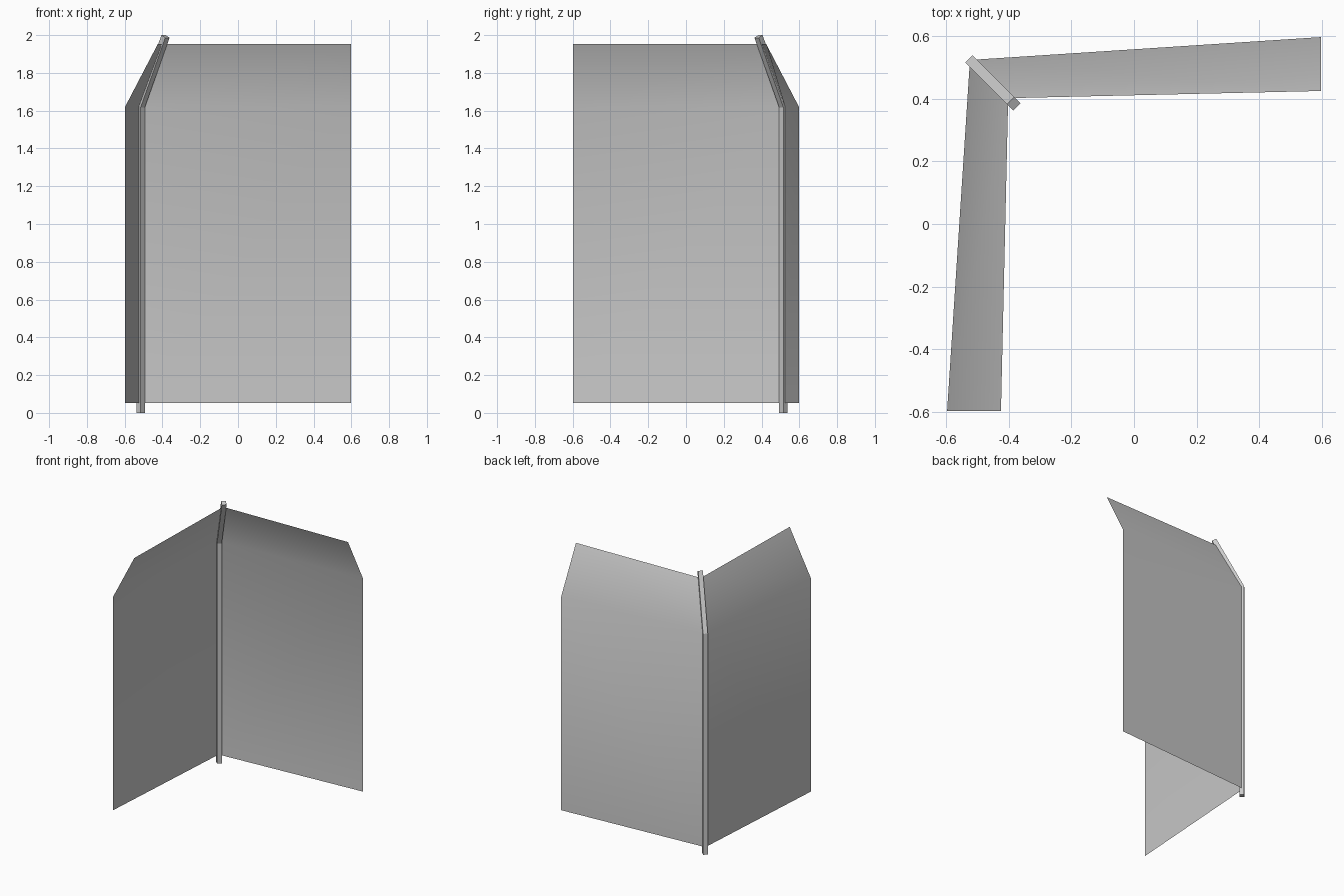
import bpy, bmesh, math
from mathutils import Vector

if "Cube" in bpy.data.objects:
    bpy.data.objects.remove(bpy.data.objects["Cube"])

END, CORNER = 0.597, 0.524          # panel far end / corner offset from the axes
END_TOP, CORNER_TOP = 0.425, 0.402  # same, at the leaning top edge
Z0, ZB, Z1 = 0.053, 1.622, 1.952    # panel bottom, bend, top


def finish(bm, name, smooth):
    me = bpy.data.meshes.new(name)
    bm.to_mesh(me)
    bm.free()
    for p in me.polygons:
        p.use_smooth = smooth
    ob = bpy.data.objects.new(name, me)
    bpy.context.collection.objects.link(ob)
    return ob


# Thin fence panel, bent inwards at the top; mirrored across the corner diagonal
def panel(name, mirrored):
    bm = bmesh.new()
    rows = []
    for z, c, e in ((Z0, CORNER, END), (ZB, CORNER, END), (Z1, CORNER_TOP, END_TOP)):
        pts = [(-c, c), (END, e)]
        if mirrored:
            pts = [(-y, -x) for x, y in pts]
        rows.append([bm.verts.new((x, y, z)) for x, y in pts])
    for a, b in zip(rows, rows[1:]):
        quad = [a[0], a[1], b[1], b[0]]
        bm.faces.new(quad[::-1] if mirrored else quad)
    return finish(bm, name, True)


panel("back_panel", False)
panel("left_panel", True)

# Square corner post, turned to the diagonal, with a mitred bend
half = 0.016
side = Vector((1, 1, 0)).normalized()
inward = Vector((1, -1, 0)).normalized()
up = Vector((0, 0, 1))
base, bend, top = (Vector((-c, c, z)) for c, z in ((0.516, 0), (0.516, 1.62), (0.384, 1.993)))
lean = math.atan2((top - bend).dot(inward), top.z - bend.z)

bm = bmesh.new()
rings = []
for centre, tilt, stretch in ((base, 0, 1), (bend, lean / 2, 1 / math.cos(lean / 2)), (top, lean, 1)):
    depth = (inward * math.cos(tilt) - up * math.sin(tilt)) * stretch
    rings.append([bm.verts.new(centre + side * half * a + depth * half * b)
                  for a, b in ((-1, -1), (1, -1), (1, 1), (-1, 1))])
for a, b in zip(rings, rings[1:]):
    for i in range(4):
        j = (i + 1) % 4
        bm.faces.new((a[i], a[j], b[j], b[i]))
bm.faces.new(rings[0])
bm.faces.new(rings[-1])
bmesh.ops.recalc_face_normals(bm, faces=bm.faces)
finish(bm, "corner_post", False)
